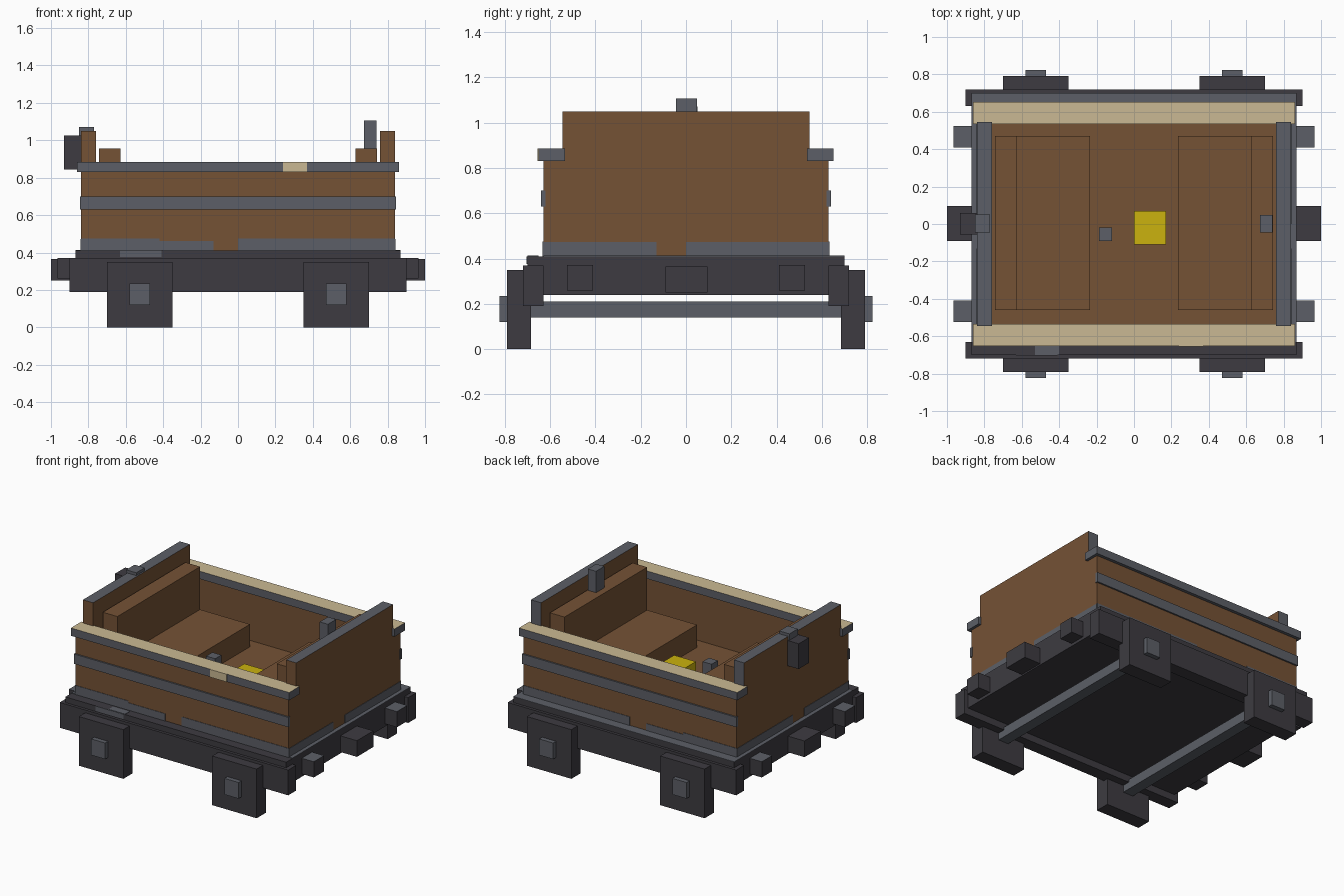
import bpy

if "Cube" in bpy.data.objects:
    bpy.data.objects.remove(bpy.data.objects["Cube"], do_unlink=True)


def material(name, rgb):
    """Flat material from 0-255 sRGB values."""
    lin = [((c / 255 + 0.055) / 1.055) ** 2.4 for c in rgb] + [1.0]
    m = bpy.data.materials.new(name)
    m.use_nodes = True
    m.diffuse_color = lin
    bsdf = m.node_tree.nodes["Principled BSDF"]
    bsdf.inputs["Base Color"].default_value = lin
    bsdf.inputs["Roughness"].default_value = 0.9
    return m


WOOD = material("brown wood", (117, 82, 53))
STEEL = material("grey steel", (92, 95, 103))
IRON = material("dark iron", (61, 59, 65))
CREAM = material("cream trim", (202, 185, 147))
YELLOW = material("yellow", (203, 178, 14))


def box(name, x, y, z, mat, accent=None, rule=None):
    """Box from (min, max) pairs; faces whose normal meets rule take accent."""
    bpy.ops.mesh.primitive_cube_add(size=1)
    ob = bpy.context.object
    ob.name = ob.data.name = name
    lo = [min(r) for r in (x, y, z)]
    hi = [max(r) for r in (x, y, z)]
    for v in ob.data.vertices:
        v.co = [hi[i] if v.co[i] > 0 else lo[i] for i in range(3)]
    ob.data.materials.append(mat)
    if accent:
        ob.data.materials.append(accent)
        ob.data.update()
        for p in ob.data.polygons:
            p.material_index = int(rule(p.normal))
    return ob


def up(n):
    return n.z > 0.5


def up_or_back(n):
    return n.z > 0.5 or n.y > 0.5


# Underframe
box("chassis_deck", (-0.87, 0.87), (-0.70, 0.70), (0.24, 0.41), IRON)
for s, side in ((-1, "front"), (1, "back")):
    box(f"{side}_sole_bar", (-0.9, 0.9), (s * 0.63, s * 0.72), (0.19, 0.37), IRON)
box("deck_edge_back", (-0.87, 0.87), (0.63, 0.70), (0.41, 0.413), STEEL)
for s, side in ((-1, "right"), (1, "left")):
    box(f"deck_edge_{side}", (s * 0.84, s * 0.87), (-0.63, 0.63), (0.41, 0.413), STEEL)
box("deck_patch_top", (-0.53, -0.40), (-0.70, -0.65), (0.41, 0.413), STEEL)
box("deck_patch_front", (-0.63, -0.41), (-0.703, -0.70), (0.375, 0.41), STEEL)

# Axles, square wheels and hubs
for sx, end in ((-1, "right"), (1, "left")):
    cx = sx * 0.525
    box(f"{end}_axle", (cx - 0.04, cx + 0.04), (-0.69, 0.69), (0.14, 0.21), STEEL)
    for sy, side in ((-1, "front"), (1, "back")):
        box(f"{side}_{end}_wheel", (cx - 0.175, cx + 0.175),
            (sy * 0.685, sy * 0.79), (0, 0.35), IRON)
        box(f"{side}_{end}_hub", (cx - 0.055, cx + 0.055),
            (sy * 0.78, sy * 0.823), (0.12, 0.235), STEEL)

# Couplings and buffers at both ends
for s, end in ((-1, "right"), (1, "left")):
    box(f"{end}_coupling", (s * 0.86, s * 1.0), (-0.09, 0.095), (0.25, 0.365), IRON)
    for t, side in ((-1, "front"), (1, "back")):
        box(f"{end}_{side}_buffer", (s * 0.86, s * 0.965), (t * 0.41, t * 0.525),
            (0.26, 0.372), IRON, STEEL, up)

# Body floor and long side walls with bands and rails
box("body_floor", (-0.78, 0.78), (-0.57, 0.57), (0.41, 0.49), WOOD)
for s, side in ((-1, "front"), (1, "back")):
    box(f"{side}_wall", (-0.84, 0.84), (s * 0.55, s * 0.63), (0.41, 0.85), WOOD)
    box(f"{side}_band", (-0.845, 0.845), (s * 0.62, s * 0.641), (0.63, 0.70), STEEL)
    box(f"{side}_rail", (-0.86, 0.86), (s * 0.535, s * 0.652), (0.83, 0.885),
        STEEL, CREAM, up)
    # Kick plates, with a gap near the middle
    box(f"{side}_kick_plate_a", (-0.84, -0.42), (s * 0.63, s * 0.633), (0.41, 0.475), STEEL)
    box(f"{side}_kick_plate_b", (-0.42, -0.13), (s * 0.63, s * 0.633), (0.41, 0.462), STEEL)
    box(f"{side}_kick_plate_c", (0, 0.84), (s * 0.63, s * 0.633), (0.41, 0.475), STEEL)
box("rail_patch", (0.24, 0.37), (-0.655, -0.652), (0.83, 0.885), CREAM)

# End walls, kick plates and facing seats
for s, end in ((-1, "right"), (1, "left")):
    box(f"{end}_end_lower", (s * 0.76, s * 0.84), (-0.63, 0.63), (0.41, 0.83), WOOD)
    box(f"{end}_end_upper", (s * 0.76, s * 0.84), (-0.545, 0.545), (0.83, 1.05),
        WOOD, STEEL, up_or_back)
    for name, y in (("front", (-0.63, -0.13)), ("back", (0, 0.63))):
        box(f"{end}_{name}_end_plate", (s * 0.84, s * 0.843), y, (0.41, 0.472), STEEL)
    box(f"{end}_seat", (s * 0.235, s * 0.74), (-0.46, 0.47), (0.48, 0.65), WOOD)
    box(f"{end}_backrest", (s * 0.628, s * 0.743), (-0.46, 0.47), (0.64, 0.955), WOOD)

# Lever post, lamp with bracket, and the loose items between the seats
box("lever_post", (0.675, 0.74), (-0.045, 0.048), (0.94, 1.107), STEEL)
box("lamp", (-0.93, -0.84), (-0.055, 0.06), (0.845, 1.025), IRON)
box("lamp_bracket", (-0.85, -0.77), (-0.045, 0.05), (1.02, 1.07), STEEL)
box("yellow_block", (0, 0.17), (-0.11, 0.07), (0.48, 0.585), YELLOW)
box("small_post", (-0.188, -0.117), (-0.09, -0.02), (0.48, 0.65), STEEL)
